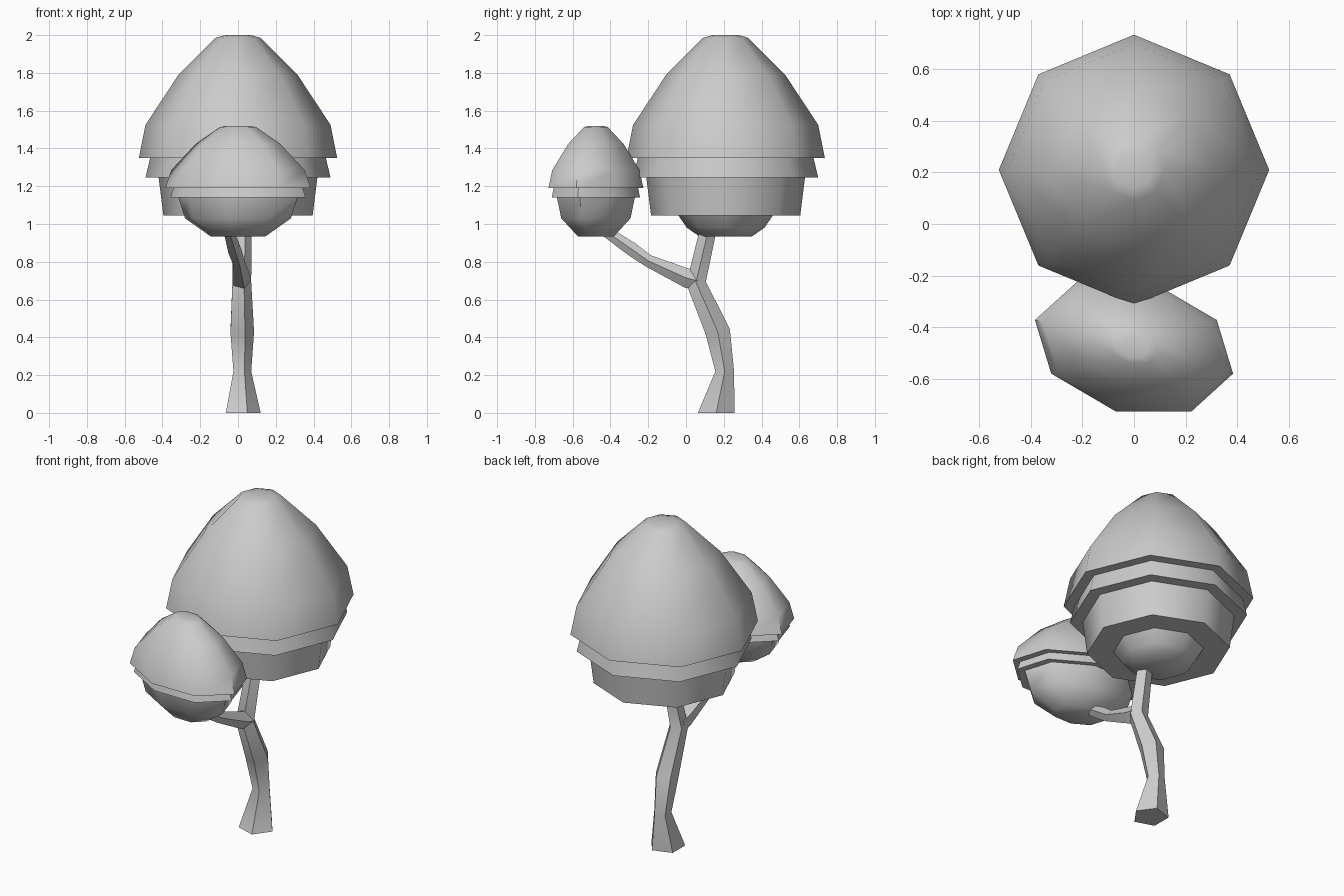
import bpy, math
from mathutils import Vector

if "Cube" in bpy.data.objects:
    bpy.data.objects.remove(bpy.data.objects["Cube"])


def loft(name, rings, angle=50):
    """Skin a list of equal-sized vertex rings and cap both ends."""
    n = len(rings[0])
    verts = [v for ring in rings for v in ring]
    faces = [(k * n + i, k * n + (i + 1) % n, (k + 1) * n + (i + 1) % n, (k + 1) * n + i)
             for k in range(len(rings) - 1) for i in range(n)]
    faces.append(tuple(reversed(range(n))))
    faces.append(tuple(range(len(verts) - n, len(verts))))
    me = bpy.data.meshes.new(name)
    me.from_pydata(verts, [], faces)
    ob = bpy.data.objects.new(name, me)
    bpy.context.collection.objects.link(ob)
    bpy.ops.object.select_all(action='DESELECT')
    ob.select_set(True)
    bpy.context.view_layer.objects.active = ob
    bpy.ops.object.shade_smooth_by_angle(angle=math.radians(angle))
    return ob


def canopy(name, cy, rx, ry, profile, phase_x=0, phase_y=0):
    """Eight-sided canopy; different phases skew the octagon."""
    rings = []
    for r, z in profile:
        rings.append([(rx * r * math.cos(math.radians(45 * i - phase_x)),
                       cy + ry * r * math.sin(math.radians(45 * i - phase_y)), z)
                      for i in range(8)])
    return loft(name, rings)


def limb(name, stations):
    """Five-sided limb; each station is x, y, z, radius, tilt about x in degrees."""
    rings = []
    for x, y, z, r, tilt in stations:
        t = math.radians(tilt)
        ring = []
        for i in range(5):
            a = math.radians(72 * i)
            u, v = r * math.cos(a), r * math.sin(a)
            ring.append(Vector((x + u, y + v * math.cos(t), z + v * math.sin(t))))
        rings.append(ring)
    return loft(name, rings, 60)


# Large canopy: bowl, skirt, band and dome in one stepped profile
canopy("large_canopy", 0.21, 1, 1, [
    (0.14, 0.935), (0.205, 0.98), (0.25, 1.045), (0.395, 1.045), (0.42, 1.245),
    (0.49, 1.245), (0.465, 1.35), (0.525, 1.35), (0.49, 1.525),
    (0.315, 1.79), (0.12, 1.985), (0.07, 2.0)])

# Small skewed canopy
canopy("small_canopy", -0.477, 0.391, 0.272, [
    (0.38, 0.935), (0.73, 1.03), (0.82, 1.14), (0.93, 1.14), (0.89, 1.19),
    (1.0, 1.19), (0.92, 1.285), (0.58, 1.425), (0.25, 1.513), (0.15, 1.52)],
    10.3, 22.5)

# Bent trunk with flared foot
limb("trunk", [
    (0.018, 0.16, 0.0, 0.102, 0), (0.018, 0.205, 0.22, 0.052, 0),
    (0.016, 0.168, 0.43, 0.069, 12), (0.015, 0.053, 0.69, 0.055, 5),
    (0.025, 0.118, 0.97, 0.046, -10)])

# Side branch reaching under the small canopy
limb("side_branch", [
    (0.015, 0.06, 0.70, 0.055, 75), (0.015, 0.0, 0.715, 0.054, 80),
    (0.0, -0.2, 0.805, 0.034, 62), (-0.02, -0.285, 0.865, 0.038, 58),
    (-0.05, -0.43, 0.965, 0.03, 55)])
